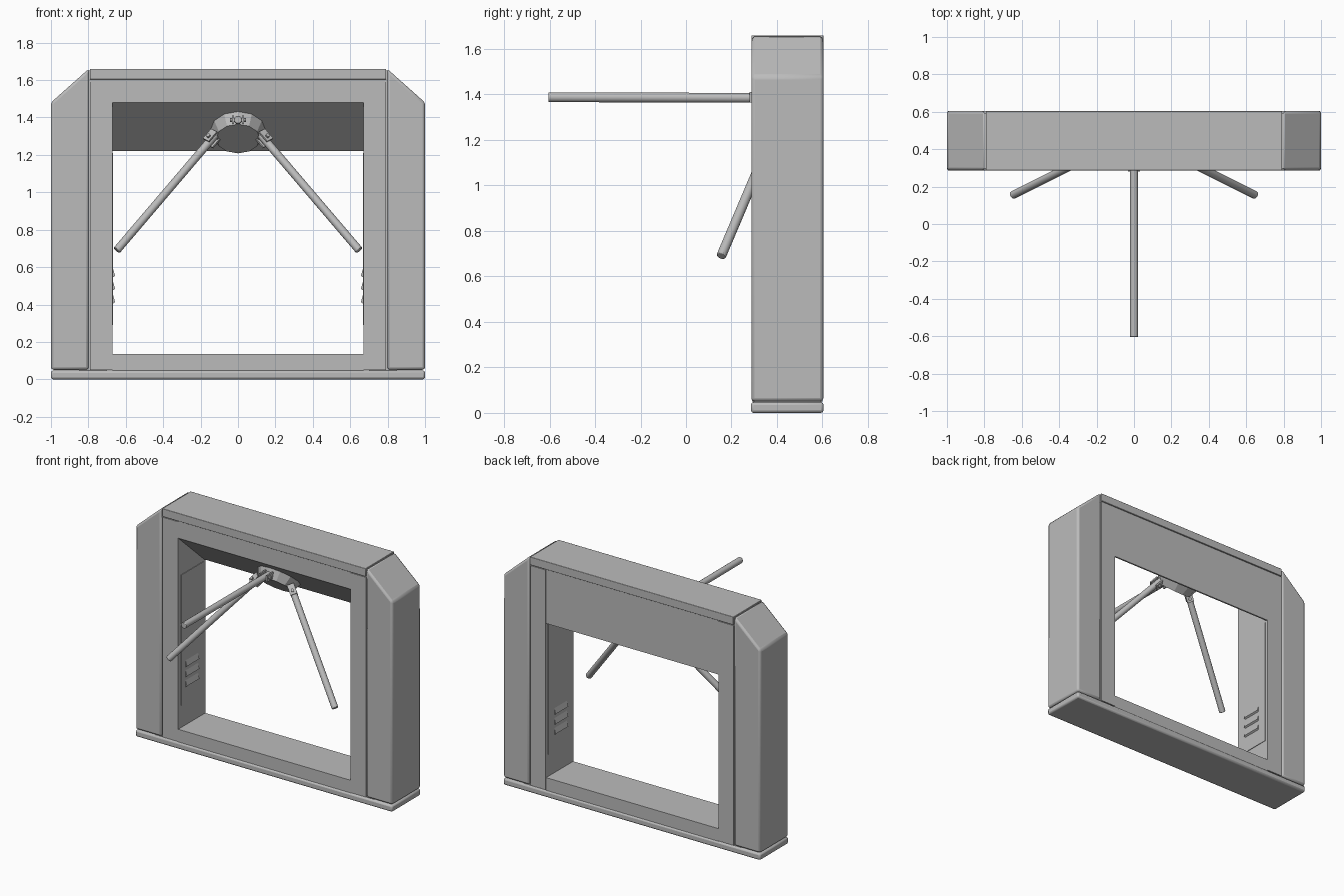
import bpy, bmesh, math
from mathutils import Vector, Matrix

cube = bpy.data.objects.get("Cube")
if cube:
    bpy.data.objects.remove(cube)

steel = bpy.data.materials.new("brushed grey")
steel.use_nodes = True
GREY = (0.5, 0.5, 0.5, 1)
steel.diffuse_color = GREY
steel.node_tree.nodes["Principled BSDF"].inputs["Base Color"].default_value = GREY

FRONT, BACK = 0.287, 0.604


def finish(name, bm, bevel=0, angle=35):
    bmesh.ops.recalc_face_normals(bm, faces=bm.faces)
    mesh = bpy.data.meshes.new(name)
    bm.to_mesh(mesh)
    bm.free()
    mesh.materials.append(steel)
    ob = bpy.data.objects.new(name, mesh)
    bpy.context.collection.objects.link(ob)
    if bevel:
        mod = ob.modifiers.new("rounded edges", 'BEVEL')
        mod.width = bevel
        mod.segments = 2
    bpy.ops.object.select_all(action='DESELECT')
    ob.select_set(True)
    bpy.context.view_layer.objects.active = ob
    bpy.ops.object.shade_smooth_by_angle(angle=math.radians(angle))
    return ob


def prism(name, points, sweep, bevel=0):
    """Extrude a closed 3D outline along the sweep vector."""
    bm = bmesh.new()
    face = bm.faces.new([bm.verts.new(p) for p in points])
    ext = bmesh.ops.extrude_face_region(bm, geom=[face])
    verts = [v for v in ext["geom"] if isinstance(v, bmesh.types.BMVert)]
    bmesh.ops.translate(bm, verts=verts, vec=sweep)
    return finish(name, bm, bevel)


def box(name, x, y, z, bevel=0):
    pts = [(x[0], y[0], z[0]), (x[1], y[0], z[0]),
           (x[1], y[0], z[1]), (x[0], y[0], z[1])]
    return prism(name, pts, (0, y[1] - y[0], 0), bevel)


def frame_matrix(origin, axis, toward):
    """Local z follows axis, local y leans toward the given direction."""
    z = Vector(axis).normalized()
    x = Vector(toward).cross(z).normalized()
    rot = Matrix((x, z.cross(x), z)).transposed().to_4x4()
    return Matrix.Translation(origin) @ rot


def add_cone(bm, r1, r2, depth, sides, matrix):
    bmesh.ops.create_cone(bm, cap_ends=True, segments=sides, radius1=r1,
                          radius2=r2, depth=depth, matrix=matrix)


# Base plate, sill and top cover
box("base_plate", (-1, 1), (FRONT - 0.002, BACK + 0.001), (0, 0.047), 0.012)
box("sill", (-0.672, 0.672), (FRONT + 0.008, BACK - 0.008), (0.045, 0.135))
box("top_cover", (-0.792, 0.792), (FRONT, BACK), (1.603, 1.66), 0.003)

# Hidden core that fills the narrow seams between the panels
box("top_core", (-0.80, 0.80), (FRONT + 0.01, BACK - 0.01), (1.59, 1.65))

# Side posts with chamfered shoulders, inner posts and vent panels
for side, label in ((1, "left"), (-1, "right")):
    outline = [(0.798, 0.051), (1, 0.051), (1, 1.48), (0.798, 1.66)]
    prism(label + "_outer_post", [(side * x, FRONT, z) for x, z in outline],
          (0, BACK - FRONT, 0), 0.014)
    box(label + "_inner_post", sorted((side * 0.672, side * 0.792)),
        (FRONT + 0.003, BACK - 0.003), (0.051, 1.598))
    box(label + "_post_core", sorted((side * 0.70, side * 0.85)),
        (FRONT + 0.012, BACK - 0.012), (0.03, 1.59))
    box(label + "_access_panel", sorted((side * 0.668, side * 0.68)),
        (0.325, 0.575), (0.29, 1.21))
    for i in range(3):
        z = 0.405 + i * 0.07
        louvre = [(0.669, z), (0.657, z + 0.008), (0.669, z + 0.05)]
        prism(f"{label}_louvre_{i + 1}", [(side * x, 0.37, zz) for x, zz in louvre],
              (0, 0.14, 0))

# Crossbeam with a slanted underside facing the front
beam = [(FRONT + 0.008, 1.6), (FRONT + 0.008, 1.48), (0.585, 1.22),
        (BACK - 0.008, 1.22), (BACK - 0.008, 1.6)]
prism("crossbeam", [(-0.675, y, z) for y, z in beam], (1.35, 0, 0))

# Tapered hub standing on the slanted underside
normal = Vector((0, -0.66, -0.75)).normalized()
base = Vector((0, 0.46, 1.335))
bm = bmesh.new()
add_cone(bm, 0.15, 0.118, 0.07, 12,
         frame_matrix(base + normal * 0.03, normal, (1, 0, 0)))
finish("hub", bm, angle=25)


# Three barrier arms, each held by a forked bracket with a pin
def arm(label, start, tip, pivot):
    start, tip = Vector(start), Vector(tip)
    d = (tip - start).normalized()
    bm = bmesh.new()
    add_cone(bm, 0.0215, 0.0215, (tip - start).length, 16,
             frame_matrix((start + tip) / 2, d, normal))
    ob = finish(label + "_arm", bm)
    mod = ob.modifiers.new("rounded tip", 'BEVEL')
    mod.width, mod.segments = 0.004, 2

    m = frame_matrix(pivot, d, normal)
    bm = bmesh.new()
    for s in (-1, 1):
        ear = (Matrix.Translation((s * 0.027, 0, -0.01))
               @ Matrix.Diagonal((0.010, 0.046, 0.07, 1)))
        bmesh.ops.create_cube(bm, size=1, matrix=m @ ear)
    add_cone(bm, 0.011, 0.011, 0.084, 8,
             m @ Matrix.Rotation(math.pi / 2, 4, 'Y'))
    finish(label + "_bracket", bm)


arm("front", (0, 0.36, 1.385), (0, -0.605, 1.388), (0, 0.305, 1.387))
for side, label in ((1, "left"), (-1, "right")):
    arm(label, (side * 0.115, 0.42, 1.315), (side * 0.648, 0.155, 0.69),
        (side * 0.145, 0.405, 1.28))
